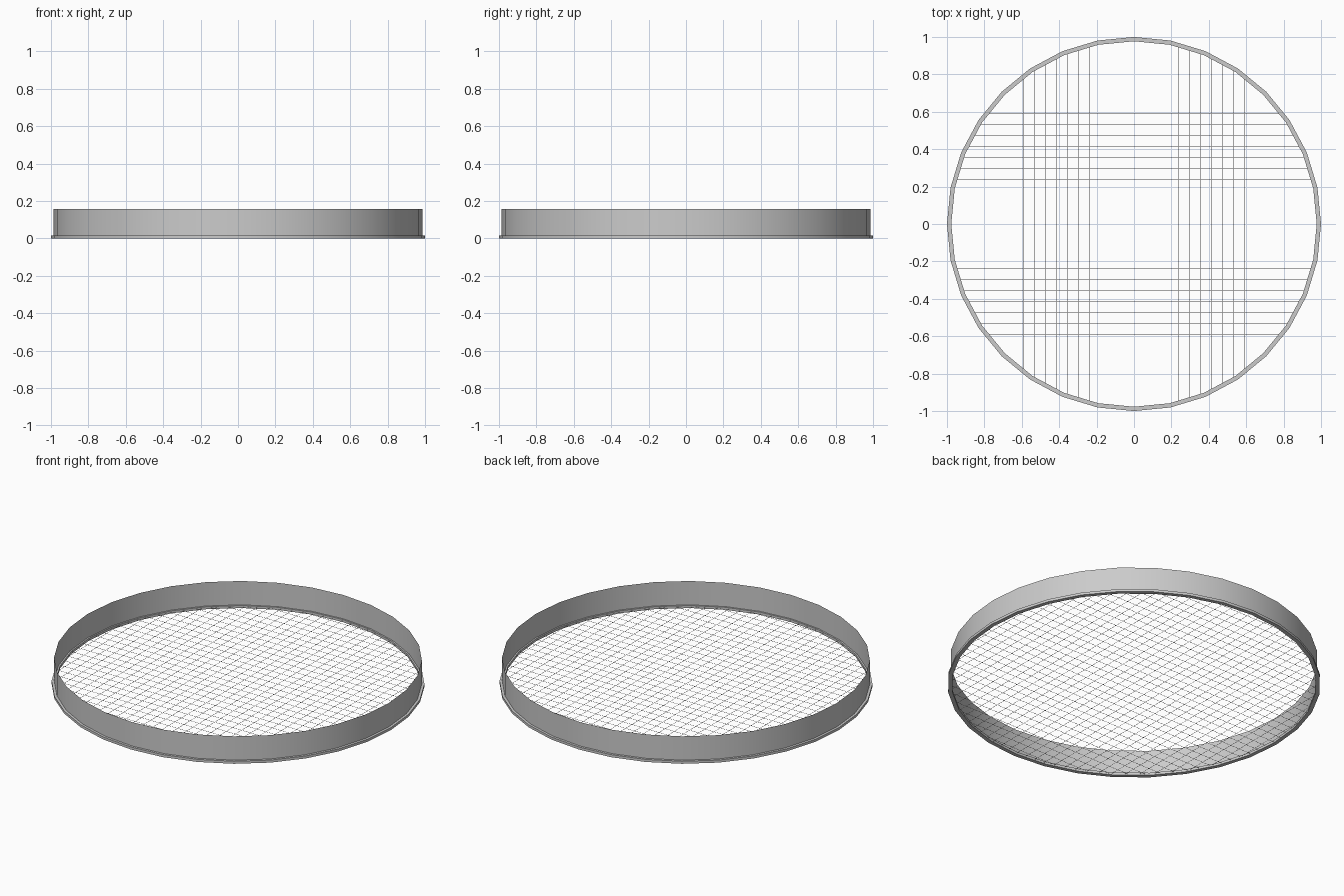
import bpy, bmesh, math

if "Cube" in bpy.data.objects:
    bpy.data.objects.remove(bpy.data.objects["Cube"])

SIDES = 32


def make_object(name, bm):
    mesh = bpy.data.meshes.new(name)
    bmesh.ops.recalc_face_normals(bm, faces=bm.faces)
    bm.to_mesh(mesh)
    bm.free()
    obj = bpy.data.objects.new(name, mesh)
    bpy.context.collection.objects.link(obj)
    return obj


def lathe(name, profile, closed):
    # Revolve an (r, z) profile around z, smooth around
    bm = bmesh.new()
    rings = []
    for i in range(SIDES):
        a = math.tau * i / SIDES
        rings.append([bm.verts.new((r * math.cos(a), r * math.sin(a), z)) for r, z in profile])
    n = len(profile)
    for i in range(SIDES):
        a, b = rings[i], rings[(i + 1) % SIDES]
        for j in range(n if closed else n - 1):
            k = (j + 1) % n
            bm.faces.new((a[j], b[j], b[k], a[k]))
    for f in bm.faces:
        f.smooth = True
    obj = make_object(name, bm)
    bpy.ops.object.select_all(action='DESELECT')
    obj.select_set(True)
    bpy.context.view_layer.objects.active = obj
    bpy.ops.object.shade_smooth_by_angle(angle=math.radians(40))
    return obj


# Thin hoop wall
lathe("hoop_wall", [(0.986, 0.0), (0.986, 0.156)], False)

# Square band clamping the mesh at the bottom
lathe("bottom_rim", [(0.977, 0.0), (1.0, 0.0), (1.0, 0.015), (0.977, 0.015)], True)

# Woven screen: crossed hair-thin wires clipped to the hoop
PITCH, HALF, Z, R = 0.059, 0.0006, 0.0075, 0.98
bm = bmesh.new()
for axis in (0, 1):
    for i in range(-16, 17):
        c = i * PITCH
        length = math.sqrt(R * R - c * c)
        ends = []
        for s in (-length, length):
            ring = []
            for dc, dz in ((-HALF, -HALF), (HALF, -HALF), (HALF, HALF), (-HALF, HALF)):
                co = (c + dc, s) if axis == 0 else (s, c + dc)
                ring.append(bm.verts.new((*co, Z + dz)))
            ends.append(ring)
        a, b = ends
        for j in range(4):
            k = (j + 1) % 4
            bm.faces.new((a[j], a[k], b[k], b[j]))
        bm.faces.new(a)
        bm.faces.new(b[::-1])
make_object("wire_screen", bm)
